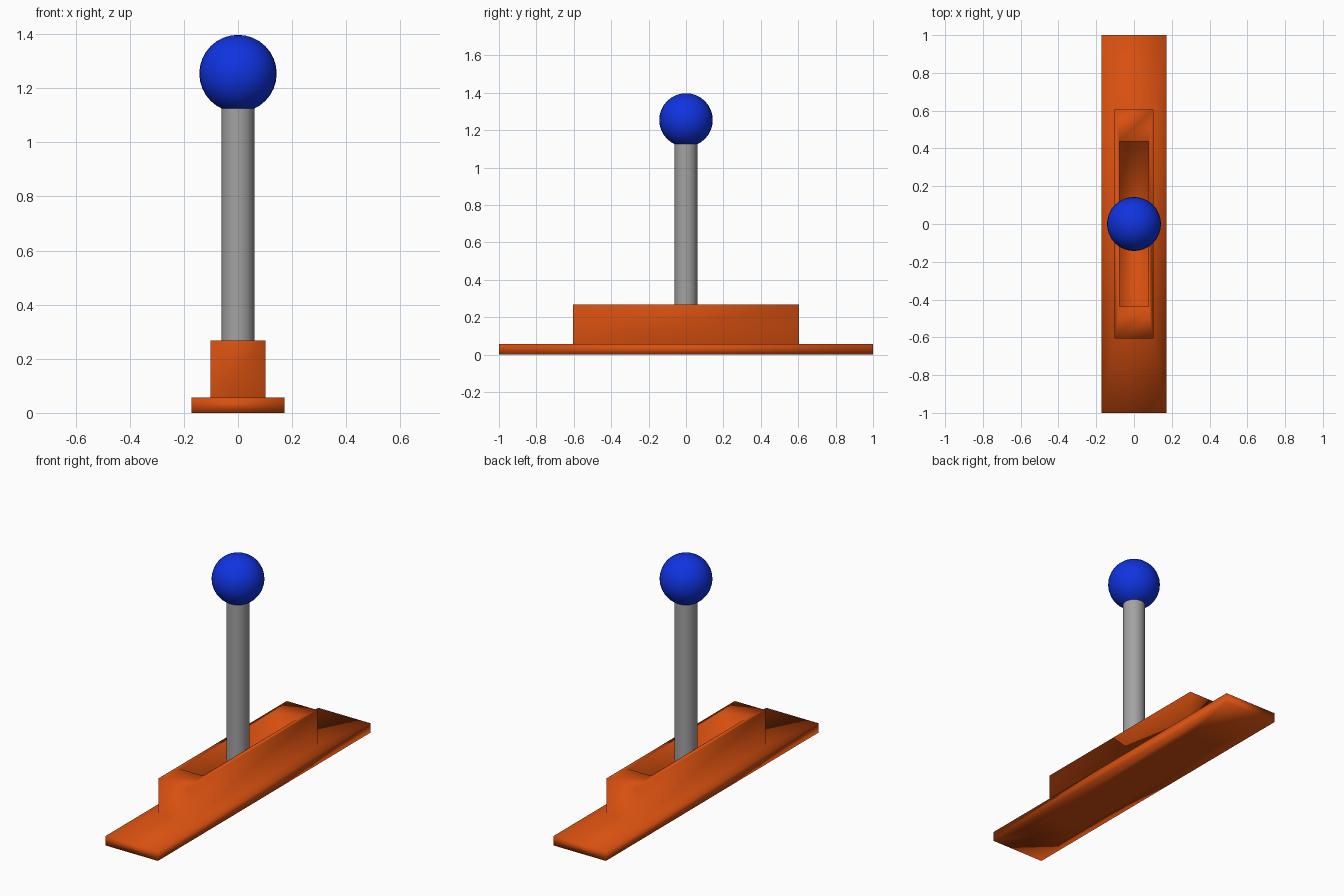
import bpy, bmesh
from mathutils import Matrix, Vector

if "Cube" in bpy.data.objects:
    bpy.data.objects.remove(bpy.data.objects["Cube"])


def material(name, color):
    mat = bpy.data.materials.new(name)
    mat.diffuse_color = color
    mat.use_nodes = True
    mat.node_tree.nodes["Principled BSDF"].inputs["Base Color"].default_value = mat.diffuse_color
    return mat


def finish(name, bm, mat):
    bmesh.ops.recalc_face_normals(bm, faces=bm.faces)
    for f in bm.faces:
        f.smooth = True
    mesh = bpy.data.meshes.new(name)
    bm.to_mesh(mesh)
    bm.free()
    mesh.materials.append(mat)
    obj = bpy.data.objects.new(name, mesh)
    bpy.context.collection.objects.link(obj)
    return obj


def inset_to(bm, face, hx, hy):
    bmesh.ops.inset_individual(bm, faces=[face], thickness=0.01)
    for v in face.verts:
        v.co.x = hx if v.co.x > 0 else -hx
        v.co.y = hy if v.co.y > 0 else -hy


def extrude(bm, face, dz):
    new = bmesh.ops.extrude_face_region(bm, geom=[face])["geom"]
    bmesh.ops.delete(bm, geom=[face], context='FACES_ONLY') if face.is_valid else None
    cap = [g for g in new if isinstance(g, bmesh.types.BMFace)][0]
    bmesh.ops.translate(bm, verts=cap.verts, vec=Vector((0, 0, dz)))
    return cap


orange = material("orange", (0.68, 0.08, 0.005, 1))
blue = material("blue", (0.005, 0.033, 0.74, 1))
grey = material("grey", (0.37, 0.36, 0.36, 1))

# Base plate with a slotted housing drawn up from it, one smooth-shaded piece
bm = bmesh.new()
bmesh.ops.create_cube(bm, size=1, matrix=Matrix.Translation((0, 0, 0.0285))
                      @ Matrix.Diagonal((0.344, 2.0, 0.057, 1)))
order = sorted(bm.faces, key=lambda f: f.calc_center_median().z)
bottom, top = order[0], order[-1]
inset_to(bm, bottom, 0.102, 0.605)
inset_to(bm, top, 0.102, 0.605)
top = extrude(bm, top, 0.21)
inset_to(bm, top, 0.076, 0.438)
extrude(bm, top, -0.19)
finish("slotted_base", bm, orange)

# Lever rod, standing in the slot
bm = bmesh.new()
bmesh.ops.create_cone(bm, cap_ends=True, segments=32, radius1=0.061, radius2=0.061,
                      depth=1.05, matrix=Matrix.Translation((0, 0, 0.077 + 0.525)))
rod = finish("lever_rod", bm, grey)
for p in rod.data.polygons:
    p.use_smooth = len(p.vertices) == 4

# Round knob
bm = bmesh.new()
bmesh.ops.create_uvsphere(bm, u_segments=32, v_segments=16, radius=0.143,
                          matrix=Matrix.Translation((0, 0, 1.254)))
finish("lever_knob", bm, blue)
